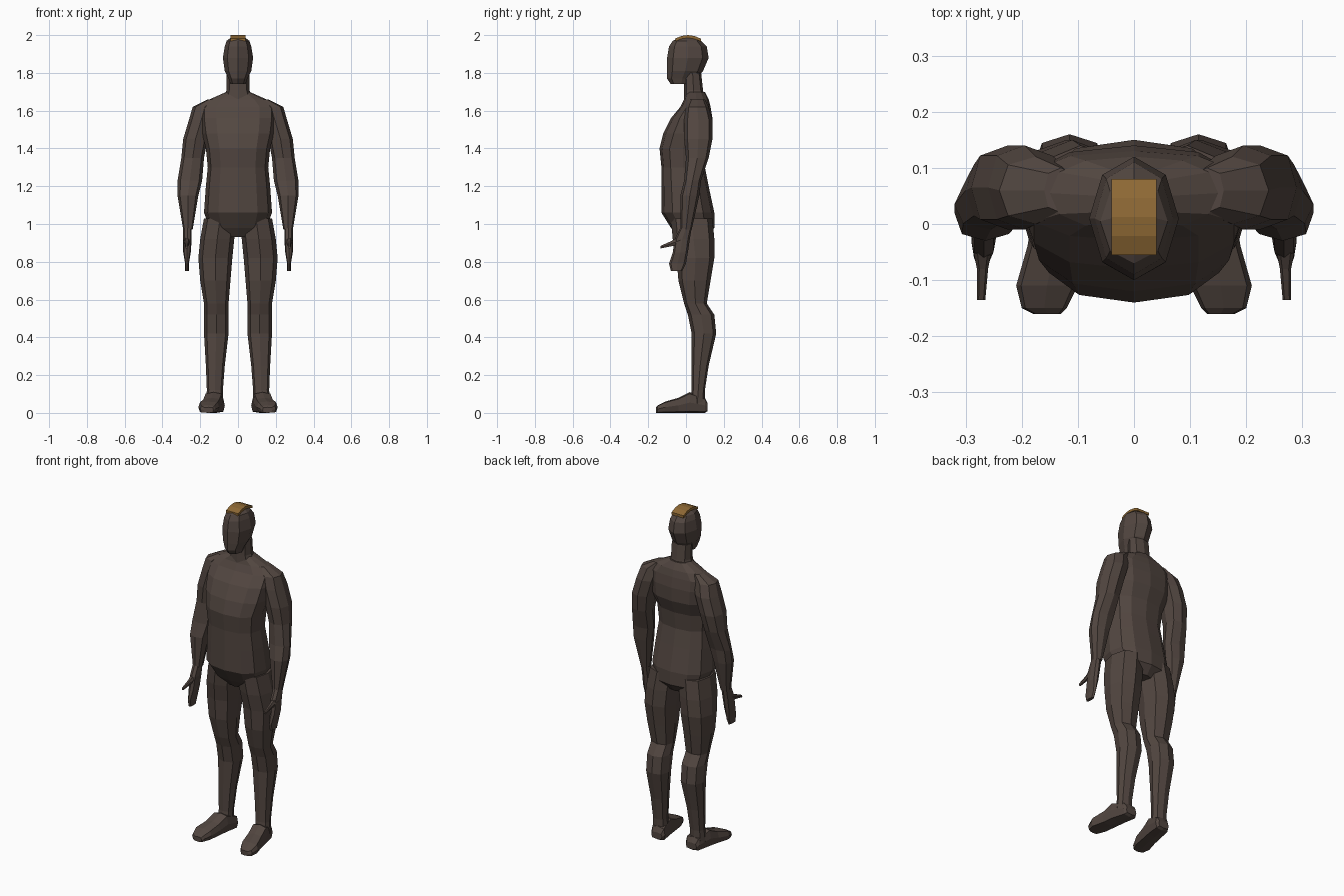
import bpy, bmesh
from math import cos, sin, pi, copysign

cube = bpy.data.objects.get("Cube")
if cube:
    bpy.data.objects.remove(cube, do_unlink=True)


def make_material(name, red, green, blue):
    colour = (red, green, blue, 1)
    material = bpy.data.materials.new(name)
    material.use_nodes = True
    material.diffuse_color = colour
    shader = material.node_tree.nodes["Principled BSDF"]
    shader.inputs["Base Color"].default_value = colour
    return material


skin = make_material("dark brown", .085, .062, .052)
gold = make_material("golden brown", .27, .14, .035)


def mix(low, high, t):
    """Map t from the range -1..1 to the range low..high."""
    return low + (high - low) * (t + 1) / 2


def level(z, outer, front, back, inner=None):
    """Horizontal section; symmetric about the middle unless inner is given."""
    left = -outer if inner is None else inner
    return lambda u, v: (mix(left, outer, u), mix(front, back, v), z)


def upright(y, inner, outer, bottom, top):
    """Section facing the front."""
    return lambda u, v: (mix(inner, outer, u), y, mix(bottom, top, v))


def outline(sides, squareness, turned):
    """Unit polygon, pushed out towards a square as squareness falls."""
    points = []
    for i in range(sides):
        angle = 2 * pi * (i + turned / 2) / sides
        points.append([copysign(abs(f(angle)) ** squareness, f(angle)) for f in (cos, sin)])
    reach = max(abs(c) for point in points for c in point)
    return [(u / reach, v / reach) for u, v in points]


def loft(name, sections, sides=8, squareness=.8, turned=False, material=skin, paired=False):
    """Skin the sections with flat faces, and mirror the part if it is paired."""
    bm = bmesh.new()
    shape = outline(sides, squareness, turned)
    rings = [[bm.verts.new(place(u, v)) for u, v in shape] for place in sections]
    for low, high in zip(rings, rings[1:]):
        for i in range(sides):
            bm.faces.new((low[i - 1], low[i], high[i], high[i - 1]))
    bm.faces.new(rings[0])
    bm.faces.new(rings[-1])
    bmesh.ops.recalc_face_normals(bm, faces=bm.faces)
    mesh = bpy.data.meshes.new(name)
    bm.to_mesh(mesh)
    bm.free()
    mesh.materials.append(material)
    part = bpy.data.objects.new(name, mesh)
    bpy.context.collection.objects.link(part)
    if paired:
        part.modifiers.new("Mirror", "MIRROR")


# Torso, from crotch to collar
loft("torso", [
    level(z=.93, outer=.06, front=-.04, back=.11),
    level(z=.98, outer=.15, front=-.08, back=.15),
    level(z=1.06, outer=.18, front=-.13, back=.15),
    level(z=1.2, outer=.17, front=-.13, back=.12),
    level(z=1.3, outer=.16, front=-.13, back=.1),
    level(z=1.4, outer=.17, front=-.14, back=.11),
    level(z=1.48, outer=.19, front=-.12, back=.14),
    level(z=1.56, outer=.2, front=-.08, back=.14),
    level(z=1.62, outer=.2, front=-.03, back=.13),
    level(z=1.66, outer=.15, front=-.01, back=.12),
    level(z=1.7, outer=.06, front=0, back=.1),
], sides=12)

# Neck and head
loft("neck", [
    level(z=1.65, outer=.08, front=-.01, back=.1),
    level(z=1.71, outer=.06, front=-.01, back=.09),
    level(z=1.8, outer=.06, front=-.01, back=.08),
])
loft("head", [
    level(z=1.74, outer=.04, front=-.08, back=.03),
    level(z=1.77, outer=.05, front=-.1, back=.06),
    level(z=1.81, outer=.07, front=-.1, back=.09),
    level(z=1.88, outer=.08, front=-.1, back=.12),
    level(z=1.94, outer=.07, front=-.09, back=.11),
    level(z=1.97, outer=.06, front=-.07, back=.08),
    level(z=1.985, outer=.04, front=-.04, back=.06),
], squareness=1)

# Hair strip arched over the crown
strip = []
for step in range(5):
    y = mix(-.055, .08, step / 2 - 1)
    crest = 2 - 4 * (y - .01) ** 2
    strip.append(upright(y, inner=-.04, outer=.04, bottom=crest - .015, top=crest))
loft("hair_strip", strip, sides=4, turned=True, material=gold)

# Arms, from shoulder to wrist
loft("arms", [
    level(z=1.66, inner=.1, outer=.16, front=.02, back=.1),
    level(z=1.62, inner=.11, outer=.24, front=0, back=.12),
    level(z=1.55, inner=.13, outer=.26, front=-.01, back=.14),
    level(z=1.45, inner=.16, outer=.29, front=-.01, back=.14),
    level(z=1.35, inner=.18, outer=.3, front=0, back=.12),
    level(z=1.23, inner=.19, outer=.32, front=-.01, back=.08),
    level(z=1.15, inner=.21, outer=.32, front=-.03, back=.07),
    level(z=.97, inner=.24, outer=.29, front=-.03, back=.03),
], paired=True)

# Hands and thumbs
loft("hands", [
    level(z=.98, inner=.245, outer=.29, front=-.03, back=.03),
    level(z=.92, inner=.245, outer=.29, front=-.06, back=.02),
    level(z=.85, inner=.25, outer=.29, front=-.07, back=.01),
    level(z=.79, inner=.26, outer=.28, front=-.09, back=0),
    level(z=.75, inner=.26, outer=.28, front=-.08, back=-.02),
], paired=True)
loft("thumbs", [
    upright(y=-.03, inner=.25, outer=.29, bottom=.89, top=.94),
    upright(y=-.08, inner=.26, outer=.28, bottom=.88, top=.91),
    upright(y=-.135, inner=.265, outer=.28, bottom=.87, top=.885),
], sides=6, paired=True)

# Legs, from hip to ankle
loft("legs", [
    level(z=1.03, inner=.01, outer=.18, front=-.08, back=.14),
    level(z=.92, inner=.02, outer=.2, front=-.07, back=.15),
    level(z=.82, inner=.03, outer=.21, front=-.05, back=.15),
    level(z=.7, inner=.04, outer=.2, front=-.04, back=.13),
    level(z=.58, inner=.05, outer=.18, front=-.01, back=.11),
    level(z=.52, inner=.05, outer=.18, front=.01, back=.15),
    level(z=.42, inner=.05, outer=.18, front=.03, back=.16),
    level(z=.25, inner=.07, outer=.17, front=.03, back=.12),
    level(z=.12, inner=.08, outer=.165, front=.03, back=.1),
    level(z=.05, inner=.08, outer=.17, front=.02, back=.1),
], paired=True)

# Feet, from heel to toes, turned slightly outward
loft("feet", [
    upright(y=.115, inner=.08, outer=.15, bottom=.01, top=.05),
    upright(y=.1, inner=.07, outer=.16, bottom=0, top=.08),
    upright(y=.02, inner=.08, outer=.18, bottom=0, top=.11),
    upright(y=-.04, inner=.09, outer=.19, bottom=0, top=.08),
    upright(y=-.11, inner=.1, outer=.21, bottom=0, top=.06),
    upright(y=-.15, inner=.12, outer=.2, bottom=0, top=.04),
    upright(y=-.16, inner=.13, outer=.18, bottom=0, top=.03),
], squareness=.5, paired=True)
